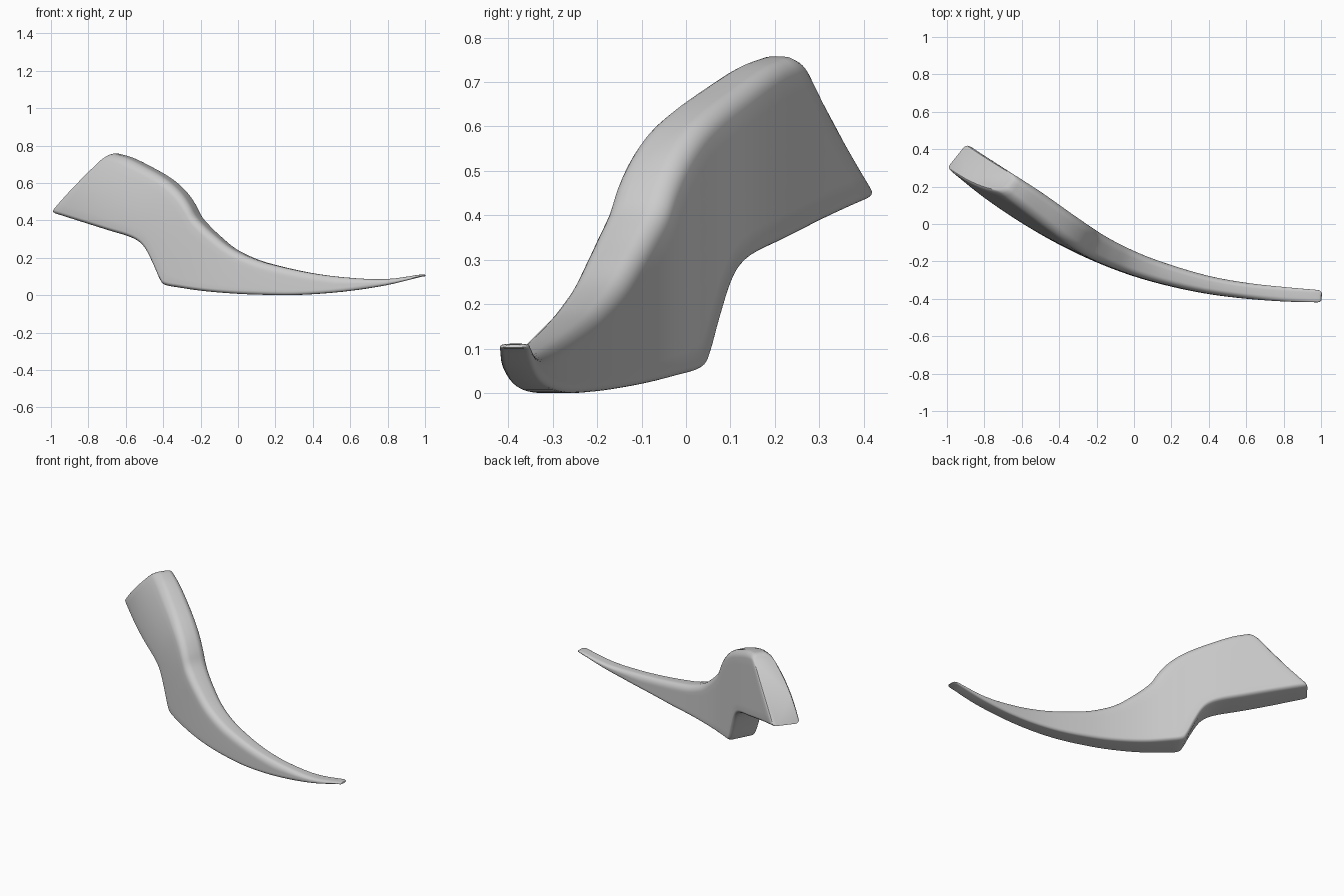
import bpy, bmesh, math
from mathutils import Vector

if "Cube" in bpy.data.objects:
    bpy.data.objects.remove(bpy.data.objects["Cube"])


def spline(vals, p):
    """Catmull-Rom through evenly spaced values, p in index units."""
    n = len(vals)
    i = max(0, min(n - 2, int(math.floor(p))))
    f = p - i
    b, c = vals[i], vals[i + 1]
    a = vals[i - 1] if i > 0 else 2 * b - c
    d = vals[i + 2] if i + 2 < n else 2 * c - b
    return 0.5 * (2*b + (c - a)*f + (2*a - 5*b + 4*c - d)*f*f
                  + (3*b - a - 3*c + d)*f**3)


# Plan view: front face y and thickness at x = -1, -0.8 ... 1
FRONT = [.30, .14, .005, -.11, -.205, -.28, -.335, -.375, -.40, -.415, -.42]
THICK = [.165, .19, .195, .175, .145, .125, .11, .095, .085, .078, .066]

# Side profile: bottom x, bottom z, top x, top z for each section
SECTIONS = [
    (-.99, .437, -.73, .757), (-.85, .392, -.65, .735), (-.70, .345, -.54, .685),
    (-.60, .315, -.45, .64), (-.54, .285, -.38, .595), (-.50, .24, -.32, .54),
    (-.46, .16, -.275, .48), (-.425, .082, -.24, .42), (-.40, .055, -.19, .368),
    (-.32, .04, -.13, .315), (-.20, .023, -.045, .25), (-.05, .01, .06, .20),
    (.10, .003, .17, .165), (.30, .001, .375, .12), (.55, .018, .58, .094),
    (.79, .053, .79, .086), (.985, .1, .98, .111)]
LEAN = [.085, .075, .06, .045, .03, .02, .012, .008] + [.005] * 9
COLS = [list(c) for c in zip(*SECTIONS)]


def place(u, across, lean):
    """Point on the curved plate, offset along the plan normal."""
    p = (u + 1) * 5
    slope = (spline(FRONT, p + .02) - spline(FRONT, p - .02)) / .008
    n = Vector((-slope, 1)).normalized()
    d = spline(THICK, p) * across + lean * (1 - across)
    return u + n.x * d, spline(FRONT, p) + n.y * d


def ring_shape(height):
    """Rounded rectangle in 0..1 units: tight bottom, softer top corners."""
    pts = []
    for cx, cy, r, v, a0 in ((0, 0, .16, .022, 180), (1, 0, .16, .022, 270),
                             (1, 1, .30, .04, 0), (0, 1, .30, .04, 90)):
        rv = min(v / height, .42)
        for k in range(7):
            a = math.radians(a0 + 15 * k)
            pts.append((abs(cx - r) + r * math.cos(a), abs(cy - rv) + rv * math.sin(a)))
        # straight run to the next corner
        if (cx, cy) in ((1, 0), (0, 1)):
            y0, y1 = pts[-1][1], (1 - min(.04 / height, .42)) if cy == 0 else min(.022 / height, .42)
            pts += [(cx, y0 + (y1 - y0) * j / 8) for j in range(1, 8)]
    return pts


def add_ring(bm, p, scale=1.0, push=0.0):
    bu, bz, tu, tz = [spline(c, p) for c in COLS]
    lean = spline(LEAN, p)
    height = math.hypot(tu - bu, tz - bz)
    verts = []
    for a, h in ring_shape(height):
        a, h = .5 + (a - .5) * scale, .5 + (h - .5) * scale
        x, y = place(bu + (tu - bu) * h + push, a, lean * max(h, 0) ** 2)
        verts.append(bm.verts.new((x, y, bz + (tz - bz) * h)))
    return verts


# Loft the body from the blunt end to the thin tip
bm = bmesh.new()
last = len(SECTIONS) - 1
rings = [add_ring(bm, 0, .92, -.018), add_ring(bm, 0, .97, -.013)]
rings += [add_ring(bm, i / 4) for i in range(last * 4 + 1)]
rings += [add_ring(bm, last, .88, .012), add_ring(bm, last, .6, .019)]
for r0, r1 in zip(rings, rings[1:]):
    for i in range(len(r0)):
        j = (i + 1) % len(r0)
        bm.faces.new((r0[i], r0[j], r1[j], r1[i]))
bm.faces.new(rings[0])
bm.faces.new(rings[-1])
bmesh.ops.recalc_face_normals(bm, faces=bm.faces[:])
mesh = bpy.data.meshes.new("curved_blade")
bm.to_mesh(mesh)
bm.free()
body = bpy.data.objects.new("curved_blade", mesh)
bpy.context.collection.objects.link(body)
bpy.context.view_layer.objects.active = body
body.select_set(True)
bpy.ops.object.shade_smooth_by_angle(angle=math.radians(40))
